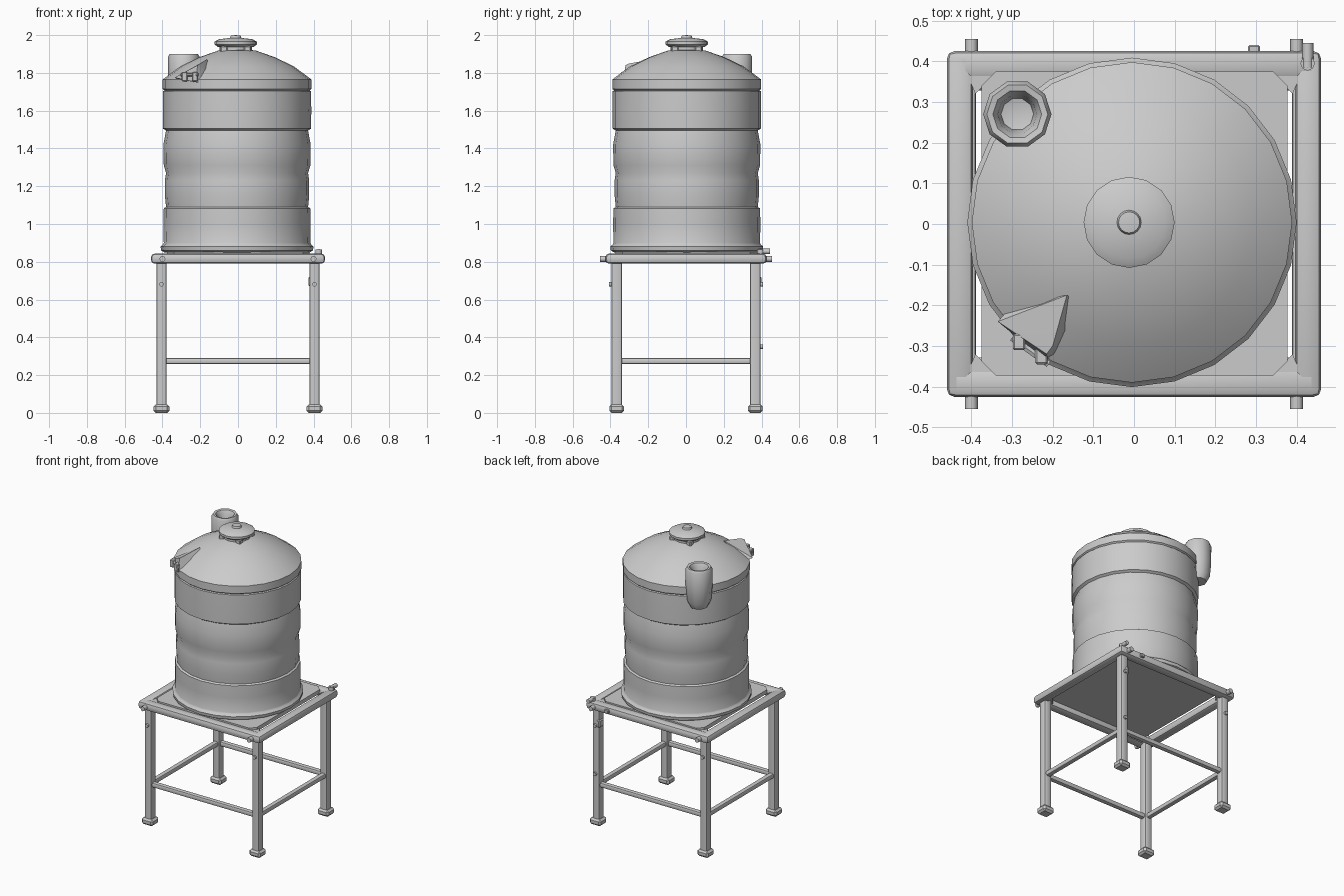
import bpy, bmesh, math
from mathutils import Vector, Matrix


def finish(name, bm, angle=35):
    bmesh.ops.remove_doubles(bm, verts=bm.verts, dist=1e-5)
    bmesh.ops.recalc_face_normals(bm, faces=bm.faces)
    me = bpy.data.meshes.new(name)
    bm.to_mesh(me)
    bm.free()
    me.shade_smooth()
    me.set_sharp_from_angle(angle=math.radians(angle))
    ob = bpy.data.objects.new(name, me)
    bpy.context.collection.objects.link(ob)
    return ob


def lathe(name, profile, centre=(0, 0), sides=24, angle=35):
    bm = bmesh.new()
    rings = []
    for r, z in profile:
        rings.append([bm.verts.new((centre[0] + r * math.cos(2 * math.pi * i / sides),
                                    centre[1] + r * math.sin(2 * math.pi * i / sides), z))
                      for i in range(sides)])
    for a, b in zip(rings, rings[1:]):
        for i in range(sides):
            j = (i + 1) % sides
            bm.faces.new((a[i], a[j], b[j], b[i]))
    return finish(name, bm, angle)


def box(name, lo, hi, bevel=0.0, segments=2, axis=None):
    """Box between two corners; axis limits the bevel to edges along that axis."""
    lo, hi = Vector(lo), Vector(hi)
    bm = bmesh.new()
    bmesh.ops.create_cube(bm, size=1)
    size = hi - lo
    for v in bm.verts:
        v.co = Vector(c * s for c, s in zip(v.co, size)) + (lo + hi) / 2
    if bevel:
        edges = [e for e in bm.edges if axis is None
                 or abs((e.verts[0].co - e.verts[1].co)[axis]) > 1e-4]
        bmesh.ops.bevel(bm, geom=edges, offset=bevel, segments=segments,
                        profile=0.5, affect='EDGES')
    return finish(name, bm)


def rod(name, p, q, r, sides=8):
    p, q = Vector(p), Vector(q)
    bm = bmesh.new()
    m = Matrix.Translation((p + q) / 2) @ (q - p).to_track_quat('Z', 'Y').to_matrix().to_4x4()
    bmesh.ops.create_cone(bm, cap_ends=True, segments=sides, radius1=r, radius2=r,
                          depth=(q - p).length, matrix=m)
    return finish(name, bm, 50)


def hull(name, points):
    bm = bmesh.new()
    for p in points:
        bm.verts.new(p)
    bmesh.ops.convex_hull(bm, input=bm.verts)
    return finish(name, bm)


C = (-0.005, 0.004)

# Tank: ribbed body with shoulder and dome
lathe("tank_body", [
    (0, 0.85), (0.385, 0.85), (0.402, 0.86), (0.405, 0.88), (0.392, 0.892),
    (0.388, 0.90), (0.390, 1.00), (0.388, 1.083), (0.376, 1.09),
    (0.382, 1.15), (0.382, 1.23), (0.376, 1.27), (0.388, 1.31),
    (0.390, 1.42), (0.376, 1.495), (0.392, 1.505), (0.393, 1.60), (0.392, 1.703),
    (0.384, 1.707), (0.394, 1.715), (0.394, 1.765), (0.30, 1.835), (0.20, 1.883),
    (0.10, 1.918), (0, 1.93)], C)

# Lid with neck and knob
L = (-0.012, 0.004)
lathe("lid_neck", [(0, 1.90), (0.085, 1.90), (0.085, 1.945), (0, 1.945)], L, 16)
lathe("lid", [(0, 1.938), (0.095, 1.938), (0.112, 1.95), (0.112, 1.965),
              (0.09, 1.978), (0.03, 1.985), (0.026, 1.997), (0, 2.0)], L, 16)
for k in range(4):
    a = math.radians(45 + 90 * k)
    x, y = L[0] + 0.088 * math.cos(a), L[1] + 0.088 * math.sin(a)
    box("lid_clip", (x - 0.018, y - 0.018, 1.908), (x + 0.018, y + 0.018, 1.942), 0.005, 1)

# Hollow inlet cup straddling the back left wall
lathe("inlet_cup", [(0, 1.63), (0.055, 1.63), (0.075, 1.67), (0.083, 1.76), (0.084, 1.885),
                    (0.075, 1.90), (0.06, 1.897), (0.048, 1.875), (0.04, 1.82), (0, 1.81)],
      (-0.287, 0.27), 10, 50)

# Raised hood on the front left of the dome
hull("dome_hood", [(-0.165, -0.175, 1.872), (-0.20, -0.30, 1.85), (-0.215, -0.32, 1.84),
                   (-0.335, -0.24, 1.775), (-0.26, -0.295, 1.79), (-0.22, -0.335, 1.75),
                   (-0.19, -0.32, 1.75), (-0.30, -0.20, 1.76), (-0.12, -0.20, 1.78)])
for i, x in enumerate((-0.28, -0.225)):
    y = -0.29 - 0.035 * i
    box("hood_bracket", (x - 0.018, y - 0.02, 1.755), (x + 0.012, y + 0.02, 1.805), 0.004, 1)
rod("hood_pin", (-0.30, -0.28, 1.79), (-0.21, -0.345, 1.79), 0.009, 6)

# Platform with cut corners
box("platform", (-0.375, -0.372, 0.825), (0.378, 0.375, 0.852), 0.035, 1, 2)

# Square top frame with corner gussets
for s in (-1, 1):
    box("top_rail_x", (-0.455, s * 0.392 - 0.034, 0.79), (0.455, s * 0.392 + 0.034, 0.843), 0.018)
    box("top_rail_y", (s * 0.428 - 0.032, -0.425, 0.79), (s * 0.428 + 0.032, 0.425, 0.843), 0.018)

# Everything that repeats at the four corners
for sx in (-1, 1):
    for sy in (-1, 1):
        x, y = sx * 0.405, sy * 0.367
        box("leg", (x - 0.027, y - 0.028, 0.03), (x + 0.027, y + 0.028, 0.80), 0.012, 2, 2)
        box("foot", (x - 0.042, y - 0.039, 0), (x + 0.042, y + 0.039, 0.045), 0.012, 1)
        hull("gusset", [(sx * a, sy * b, z) for z in (0.80, 0.838)
                        for a, b in ((0.42, 0.39), (0.34, 0.37), (0.39, 0.32))])
        rod("frame_bolt", (sx * 0.40, sy * 0.40, 0.815), (sx * 0.40, sy * 0.455, 0.815), 0.016)
        rod("leg_bolt", (x, y, 0.68), (x, sy * 0.407, 0.68), 0.012)

# Lower cross rails
for s in (-1, 1):
    box("lower_rail_x", (-0.40, s * 0.367 - 0.017, 0.258), (0.40, s * 0.367 + 0.017, 0.29), 0.009, 2, 0)
    box("lower_rail_y", (s * 0.405 - 0.017, -0.36, 0.258), (s * 0.405 + 0.017, 0.36, 0.29), 0.009, 2, 1)
rod("rail_bolt", (0.405, 0.37, 0.35), (0.405, 0.407, 0.35), 0.012)

# Small outlet stub and bolt at the back right
rod("outlet_stub", (0.427, 0.385, 0.855), (0.427, 0.445, 0.855), 0.014)
rod("outlet_post", (0.427, 0.395, 0.82), (0.427, 0.395, 0.865), 0.018)
box("back_bolt", (0.28, 0.41, 0.805), (0.31, 0.44, 0.83), 0.004, 1)
box("leg_bracket", (0.372, 0.35, 0.67), (0.395, 0.40, 0.72), 0.006, 1)
